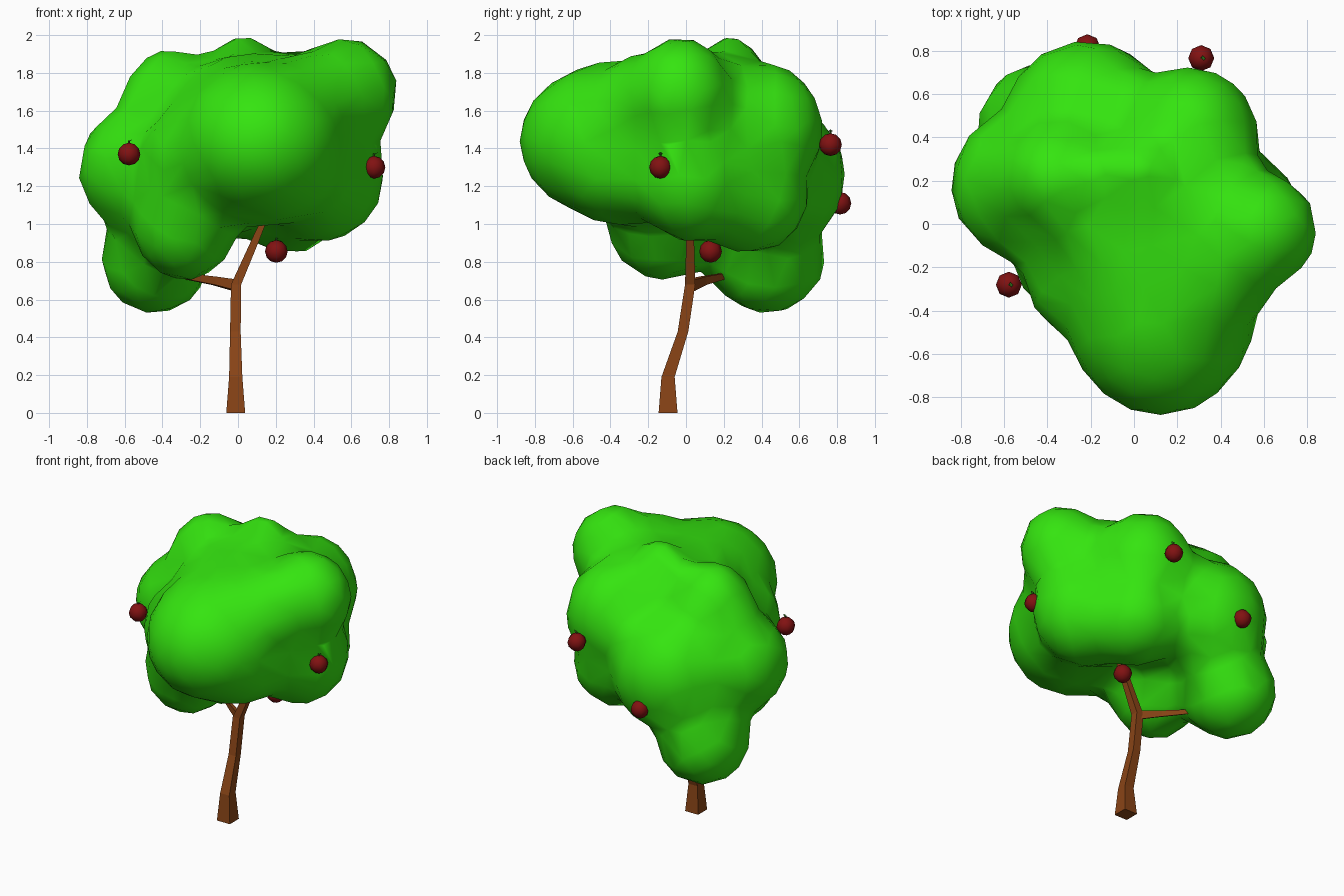
import bpy, bmesh, math
from mathutils import Vector, Matrix

if "Cube" in bpy.data.objects:
    bpy.data.objects.remove(bpy.data.objects["Cube"])


def material(name, color):
    m = bpy.data.materials.new(name)
    m.diffuse_color = (*color, 1)
    m.use_nodes = True
    m.node_tree.nodes["Principled BSDF"].inputs["Base Color"].default_value = m.diffuse_color
    return m


LEAF = material("leaf_green", (0.035, 0.78, 0.005))
BARK = material("bark_brown", (0.25, 0.058, 0.008))
RED = material("apple_red", (0.22, 0.006, 0.006))
STEM = material("stem_green", (0.03, 0.18, 0.01))


def add_object(name, bm, mat, smooth=False):
    bmesh.ops.recalc_face_normals(bm, faces=bm.faces)
    mesh = bpy.data.meshes.new(name)
    for f in bm.faces:
        f.smooth = smooth
    bm.to_mesh(mesh)
    bm.free()
    mesh.materials.append(mat)
    obj = bpy.data.objects.new(name, mesh)
    bpy.context.collection.objects.link(obj)
    return obj


def square_limb(name, points, side):
    """Skin a limb of square sections; each point is (x, y, z, half width).
    'side' is the axis pair spanned by every section."""
    bm = bmesh.new()
    rings = []
    for x, y, z, w in points:
        c = Vector((x, y, z))
        rings.append([bm.verts.new(c + (side[0] * a + side[1] * b) * w)
                      for a, b in ((-1, -1), (1, -1), (1, 1), (-1, 1))])
    for r0, r1 in zip(rings, rings[1:]):
        for i in range(4):
            j = (i + 1) % 4
            bm.faces.new((r0[i], r0[j], r1[j], r1[i]))
    bm.faces.new(rings[0])
    bm.faces.new(rings[-1])
    return add_object(name, bm, BARK)


# trunk bending back, then leaning right into the crown
X, Y, Z = Vector((1, 0, 0)), Vector((0, 1, 0)), Vector((0, 0, 1))
square_limb("trunk", [(-0.012, -0.095, 0, 0.05), (-0.012, -0.095, 0.19, 0.035),
                      (-0.014, -0.016, 0.43, 0.028), (-0.010, 0.022, 0.68, 0.027),
                      (0.09, 0.022, 0.91, 0.021), (0.15, 0.02, 1.05, 0.015)], (X, Y))
# side branch to the low back-left clump
square_limb("side_branch", [(-0.01, 0.02, 0.675, 0.03), (-0.13, 0.09, 0.70, 0.022),
                            (-0.27, 0.19, 0.722, 0.016), (-0.4, 0.32, 0.77, 0.012)],
            (Vector((0.5, -0.86, 0)).normalized(), Z))

# crown: overlapping leaf clumps (centre, radii) fused into one skin
clumps = [
    ((0.12, -0.34, 1.44), (0.44, 0.53, 0.41)),    # front
    ((0.18, -0.32, 1.30), (0.38, 0.40, 0.29)),
    ((0.08, -0.05, 1.50), (0.48, 0.48, 0.39)),    # core
    ((0.56, -0.03, 1.69), (0.27, 0.25, 0.28)),    # upper right
    ((0.38, -0.20, 1.62), (0.27, 0.27, 0.27)),
    ((0.30, 0.10, 1.60), (0.28, 0.28, 0.30)),
    ((0.43, 0.03, 1.26), (0.33, 0.30, 0.34)),     # lower right
    ((0.03, 0.24, 1.70), (0.20, 0.17, 0.28)),     # top
    ((-0.35, 0.21, 1.56), (0.27, 0.26, 0.35)),    # upper left
    ((-0.48, 0.18, 1.29), (0.35, 0.34, 0.33)),    # left
    ((-0.28, -0.12, 1.03), (0.27, 0.29, 0.31)),   # low front left
    ((-0.20, -0.22, 1.34), (0.29, 0.30, 0.32)),
    ((-0.22, 0.48, 1.25), (0.36, 0.35, 0.37)),    # back
    ((0.26, 0.39, 1.50), (0.30, 0.32, 0.34)),     # back right
    ((0.27, 0.33, 1.14), (0.28, 0.30, 0.28)),
    ((-0.44, 0.43, 0.82), (0.27, 0.29, 0.28)),    # low back left
]
# the clumps are inflated, fused, relaxed and shrunk again to fill the creases
GROW = 0.11
bm = bmesh.new()
for centre, radii in clumps:
    bmesh.ops.create_icosphere(
        bm, subdivisions=3, radius=1.0,
        matrix=Matrix.Translation(centre) @ Matrix.Diagonal((*[r + GROW for r in radii], 1)))
crown = add_object("crown", bm, LEAF, smooth=True)
fuse = crown.modifiers.new("fuse", 'REMESH')
fuse.mode = 'VOXEL'
fuse.voxel_size = 0.035
fuse.use_smooth_shade = True
relax = crown.modifiers.new("relax", 'SMOOTH')
relax.factor = 0.5
relax.iterations = 8
shrink = crown.modifiers.new("shrink", 'DISPLACE')
shrink.mid_level = 0
shrink.strength = -(GROW - 0.018)
settle = crown.modifiers.new("settle", 'SMOOTH')
settle.factor = 0.5
settle.iterations = 3
thin = crown.modifiers.new("thin", 'DECIMATE')
thin.ratio = 0.035


# apples with a short stem and a small leaf
def apple(i, centre):
    bm = bmesh.new()
    bmesh.ops.create_uvsphere(bm, u_segments=8, v_segments=6, radius=0.06,
                              matrix=Matrix.Translation(centre))
    add_object(f"apple_{i}", bm, RED, smooth=True)
    c = Vector(centre)
    bm = bmesh.new()
    bmesh.ops.create_cone(bm, cap_ends=True, segments=4, radius1=0.005, radius2=0.004,
                          depth=0.02, matrix=Matrix.Translation(c + Z * 0.062))
    tip = [(0, 0, 0.065), (0.012, -0.012, 0.072), (0.02, 0.0, 0.08), (0.006, 0.012, 0.072)]
    bm.faces.new([bm.verts.new(c + Vector(p)) for p in tip])
    add_object(f"apple_stem_{i}", bm, STEM)


for i, centre in enumerate([(-0.577, -0.28, 1.37), (0.72, -0.135, 1.30), (0.203, 0.13, 0.855),
                            (0.31, 0.765, 1.42), (-0.215, 0.815, 1.11)]):
    apple(i + 1, centre)
